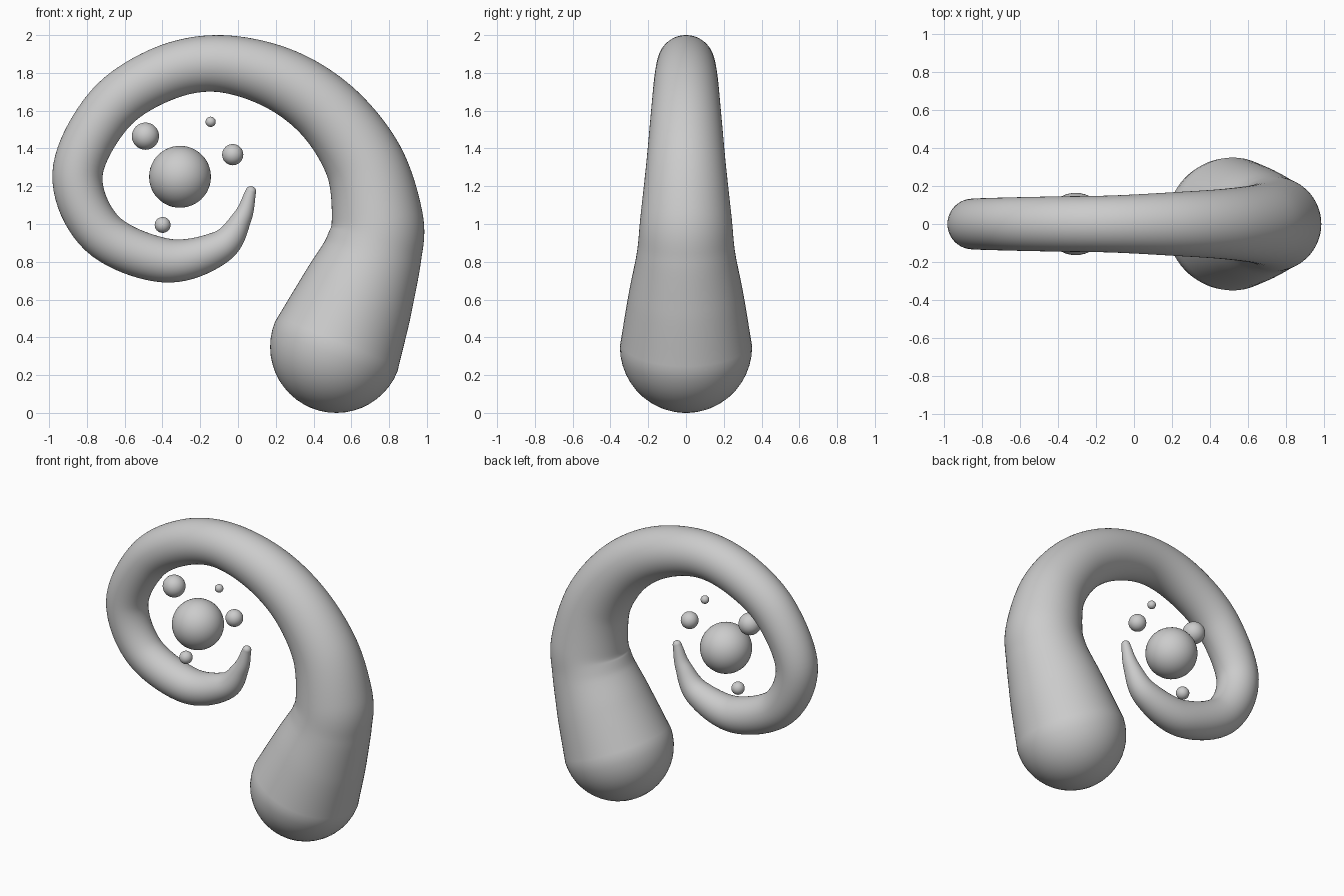
import bpy, bmesh, math
from mathutils import Vector

if "Cube" in bpy.data.objects:
    bpy.data.objects.remove(bpy.data.objects["Cube"])

# Tapered spiral: centre x, centre z, radius, from heavy foot to curled tip
PATH = [(0.52, 0.35, 0.35), (0.63, 0.62, 0.305), (0.715, 0.85, 0.26),
        (0.737, 1.03, 0.242), (0.668, 1.325, 0.21), (0.475, 1.595, 0.185),
        (0.205, 1.775, 0.167), (-0.12, 1.85, 0.15), (-0.42, 1.785, 0.145),
        (-0.69, 1.595, 0.139), (-0.85, 1.26, 0.133), (-0.72, 0.95, 0.126),
        (-0.385, 0.807, 0.117), (-0.10, 0.875, 0.088), (0.02, 1.03, 0.052),
        (0.068, 1.172, 0.028)]
SIDES, STEPS, CAP = 64, 10, 12


def smooth_path(points):
    """Catmull-Rom samples through the points."""
    p = [Vector(v) for v in points]
    p = [2 * p[0] - p[1]] + p + [2 * p[-1] - p[-2]]
    out = []
    for i in range(1, len(p) - 2):
        a, b, c, d = p[i - 1:i + 3]
        for k in range(STEPS):
            t = k / STEPS
            out.append(0.5 * (2 * b + (c - a) * t + (2 * a - 5 * b + 4 * c - d) * t * t
                              + (3 * b - a - 3 * c + d) * t ** 3))
    return out + [p[-2]]


def spiral(name):
    s = smooth_path(PATH)
    rings = []
    for i, q in enumerate(s):
        d = s[min(i + 1, len(s) - 1)] - s[max(i - 1, 0)]
        rings.append((Vector((q.x, 0, q.y)), Vector((d.x, 0, d.y)).normalized(), q.z))

    # Round cap rings beyond each end
    def cap(ring, sign):
        c, t, r = ring
        angles = [math.pi / 2 * k / CAP for k in range(1, CAP)]
        return [(c + t * sign * r * math.sin(a), t, r * math.cos(a)) for a in angles]

    start, end = rings[0], rings[-1]
    poles = [start[0] - start[1] * start[2], end[0] + end[1] * end[2]]
    rings = cap(start, -1)[::-1] + rings + cap(end, 1)

    bm = bmesh.new()
    loops = []
    for c, t, r in rings:
        n = Vector((-t.z, 0, t.x))
        loops.append([bm.verts.new(c + r * (n * math.cos(a) + Vector((0, math.sin(a), 0))))
                      for a in (2 * math.pi * k / SIDES for k in range(SIDES))])
    for l0, l1 in zip(loops, loops[1:]):
        for k in range(SIDES):
            j = (k + 1) % SIDES
            bm.faces.new((l0[k], l0[j], l1[j], l1[k]))
    for pole, loop in zip(poles, (loops[0], loops[-1])):
        v = bm.verts.new(pole)
        for k in range(SIDES):
            bm.faces.new((v, loop[k], loop[(k + 1) % SIDES]))
    finish(bm, name)


def finish(bm, name, location=(0, 0, 0)):
    bmesh.ops.recalc_face_normals(bm, faces=bm.faces[:])
    for f in bm.faces:
        f.smooth = True
    mesh = bpy.data.meshes.new(name)
    bm.to_mesh(mesh)
    bm.free()
    ob = bpy.data.objects.new(name, mesh)
    ob.location = location
    bpy.context.collection.objects.link(ob)


def ball(name, x, z, r):
    bm = bmesh.new()
    bmesh.ops.create_icosphere(bm, subdivisions=4, radius=r)
    finish(bm, name, (x, 0, z))


spiral("spiral_body")

# Floating balls inside the curl
ball("centre_ball", -0.307, 1.25, 0.164)
ball("upper_left_ball", -0.49, 1.465, 0.072)
ball("right_ball", -0.028, 1.367, 0.056)
ball("top_tiny_ball", -0.145, 1.541, 0.027)
ball("lower_ball", -0.399, 0.995, 0.042)
